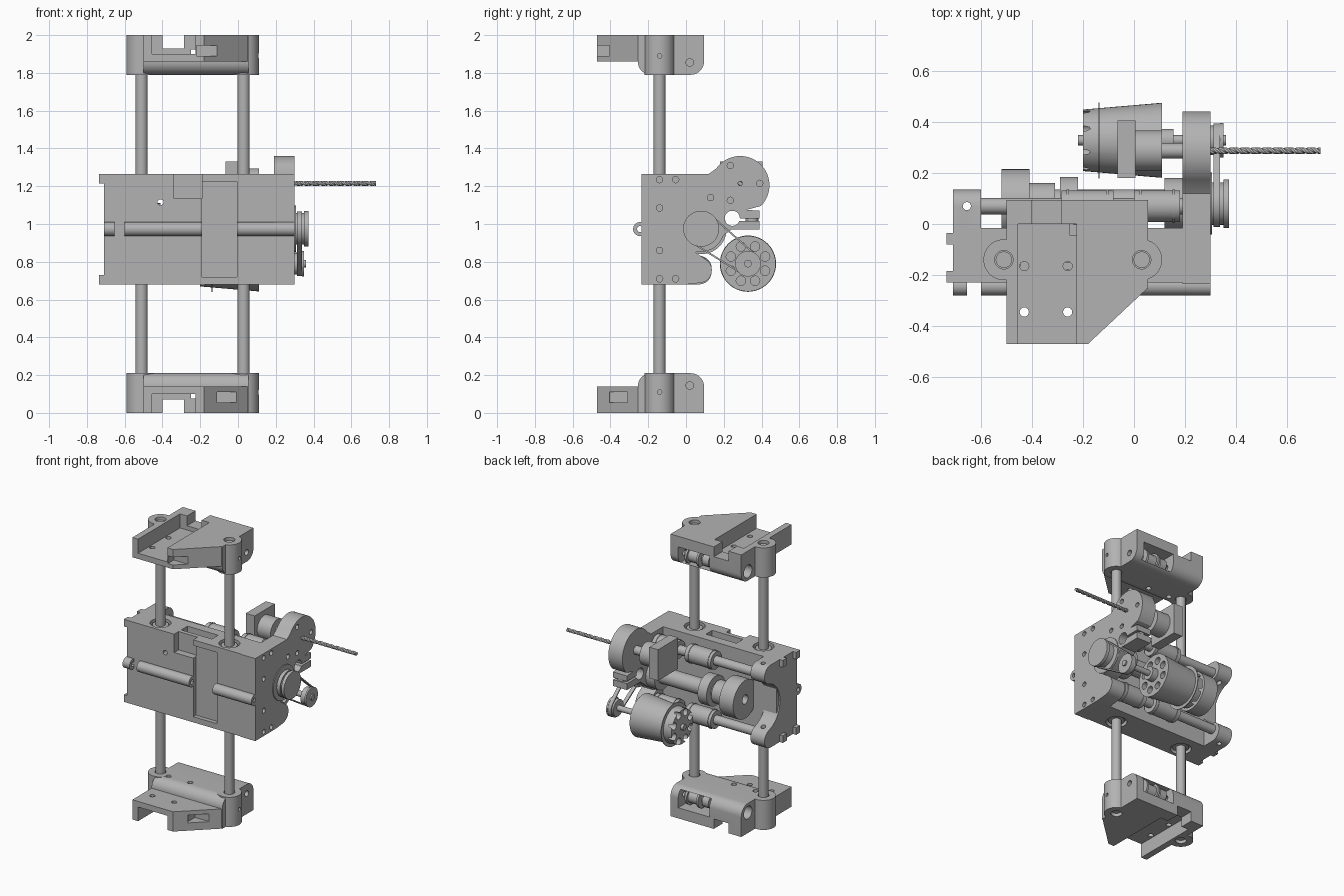
import bpy, bmesh, math
from math import sin, cos, pi, radians
from mathutils import Matrix, Vector

if "Cube" in bpy.data.objects:
    bpy.data.objects.remove(bpy.data.objects["Cube"])

grey = bpy.data.materials.new("machine grey")
grey.use_nodes = True
grey.diffuse_color = (0.45, 0.45, 0.45, 1)
grey.node_tree.nodes["Principled BSDF"].inputs["Base Color"].default_value = (0.45, 0.45, 0.45, 1)
parts = []


def finish(name, bm):
    bmesh.ops.recalc_face_normals(bm, faces=bm.faces)
    mesh = bpy.data.meshes.new(name)
    bm.to_mesh(mesh)
    bm.free()
    mesh.materials.append(grey)
    obj = bpy.data.objects.new(name, mesh)
    bpy.context.collection.objects.link(obj)
    parts.append(obj)
    return obj


def prism(name, outline, lo, hi, axis="x"):
    """Extrude an outline: (y, z) along x, or (x, y) along z."""
    bm = bmesh.new()
    place = (lambda a, b, t: (t, a, b)) if axis == "x" else (lambda a, b, t: (a, b, t))
    face = bm.faces.new([bm.verts.new(place(a, b, lo)) for a, b in outline])
    out = bmesh.ops.extrude_face_region(bm, geom=[face])
    verts = [v for v in out["geom"] if isinstance(v, bmesh.types.BMVert)]
    bmesh.ops.translate(bm, verts=verts, vec=place(0, 0, hi - lo))
    return finish(name, bm)


def arc(a, b, r, start, end, n=10):
    angles = [radians(start + (end - start) * i / n) for i in range(n + 1)]
    return [(a + r * cos(t), b + r * sin(t)) for t in angles]


def cyl(name, a, b, r, lo, hi, axis="x", n=40):
    return prism(name, arc(a, b, r, 0, 360, n)[:-1], lo, hi, axis)


def box(name, x, y, z):
    return prism(name, [(x[0], y[0]), (x[1], y[0]), (x[1], y[1]), (x[0], y[1])], *z, axis="z")


def combine(obj, others, operation="DIFFERENCE"):
    bpy.context.view_layer.objects.active = obj
    for other in others:
        mod = obj.modifiers.new("shape", "BOOLEAN")
        mod.operation, mod.object, mod.solver = operation, other, "EXACT"
        bpy.ops.object.modifier_apply(modifier=mod.name)
        parts.remove(other)
        bpy.data.objects.remove(other)
    return obj


ROD_X, ROD_Y = (-0.51, 0.03), -0.14
RAIL_Y, RAIL_Z = 0.07, (0.765, 1.185)
SPIN = (0.08, 0.975)
MOTOR = (0.328, 0.79)
DRILL = (0.287, 1.215)

# Upright rods
for x, side in zip(ROD_X, ("right", "left")):
    cyl(side + "_upright_rod", x, ROD_Y, 0.032, 0.02, 1.98, "z")


# End brackets, each with an idler pulley in a rear pocket
def bracket(end, window_x, window_y):
    profile = [(-0.255, 0), (0.095, 0)] + arc(0.025, 0.14, 0.07, 0, 90) + arc(-0.185, 0.14, 0.07, 90, 180)
    body = prism(end + "_bracket", profile, -0.5, 0.055)
    foot = prism("foot", [(-0.5, -0.47), (-0.18, -0.47), (0.055, -0.25), (0.055, 0), (-0.5, 0)], 0, 0.14, "z")
    lugs = [cyl("lug", x, ROD_Y, 0.08, 0, 0.21, "z") for x in ROD_X]
    combine(body, [foot] + lugs, "UNION")
    cuts = [
        box("channel", (-0.455, -0.225), (-0.5, 0), (-0.1, 0.1)),
        box("slot", (-0.4, -0.285), (-0.5, 0.2), (-0.1, 0.07)),
        box("window", window_x, window_y, (0.055, 0.11)),
        box("pocket", (-0.25, -0.005), (-0.045, 0.2), (0.075, 0.195)),
        cyl("bore", 0.02, 0.145, 0.02, -0.7, 0.2),
        cyl("wide_bore", 0.02, 0.145, 0.045, -0.7, -0.42),
    ]
    cuts += [cyl("rod_hole", x, ROD_Y, 0.036, -0.1, 0.3, "z") for x in ROD_X]
    cuts += [cyl("screw_hole", x, y, 0.018, -0.1, 0.3, "z", 16) for x in (-0.43, -0.26) for y in (-0.165, -0.345)]
    cuts.append(cyl("set_screw", ROD_Y, 0.11, 0.012, 0.08, 0.2, n=16))
    combine(body, cuts)
    made = [body]
    for lo, hi, r in ((-0.24, -0.015, 0.022), (-0.22, -0.17, 0.045), (-0.15, -0.135, 0.06),
                      (-0.135, -0.06, 0.045), (-0.06, -0.045, 0.06)):
        made.append(cyl(end + "_idler", 0.02, 0.145, r, lo, hi))
    if end == "top":
        for obj in made:
            obj.data.transform(Matrix.Translation((0, 0, 2)) @ Matrix.Scale(-1, 4, Vector((0, 0, 1))))
            obj.data.flip_normals()


bracket("bottom", (-0.12, 0.2), (-0.405, -0.31))
bracket("top", (-0.22, 0.2), (-0.5, -0.405))

# Carriage body with front channel, top notch and rod bushings
body = box("carriage_body", (-0.7, 0.25), (-0.23, -0.015), (0.68, 1.265))
cuts = [
    box("front_recess", (-0.19, -0.005), (-0.3, -0.2), (0.72, 1.225)),
    box("top_notch", (-0.34, -0.19), (-0.3, -0.18), (1.135, 1.4)),
    box("top_slot", (-0.34, -0.1), (-0.15, -0.08), (1.22, 1.4)),
    cyl("front_hole", -0.41, 1.115, 0.016, 0, 1, n=16),
]
cuts[-1].data.transform(Matrix(((0, 1, 0, 0), (1, 0, 0, -0.4), (0, 0, 1, 0), (0, 0, 0, 1))))
cuts[-1].data.flip_normals()
for x in ROD_X:
    for lo, hi in ((0.5, 0.71), (1.235, 1.4)):
        cuts.append(cyl("bushing_hole", x, ROD_Y, 0.068, lo, hi, "z"))
combine(body, cuts)
for x in ROD_X:
    cyl("rod_bushing", x, ROD_Y, 0.053, 0.69, 1.255, "z")

# Front guide tube, in three lengths
for lo, hi in ((-0.71, -0.655), (-0.6, -0.19), (-0.005, 0.3)):
    tube = cyl("front_tube", -0.243, 0.973, 0.037, lo, hi)
    combine(tube, [cyl("tube_bore", -0.243, 0.973, 0.016, lo - 0.1, hi + 0.1, n=20)])

# Right end plate with a concave rear edge
outline = [(-0.23, 0.68)] + arc(RAIL_Y, 0.745, 0.065, -90, 75) + arc(0.13, 0.973, 0.17, 250, 110, 16)
outline += arc(RAIL_Y, 1.2, 0.065, -75, 90) + [(-0.23, 1.265)]
plate = prism("right_end_plate", outline, -0.71, -0.6)
cuts = [cyl("screw", -0.655, RAIL_Y, 0.016, 0.5, 1.5, "z", 16)]
cuts += [box("slit", (-0.655, -0.59), (-0.08, -0.02), z) for z in ((0.6, 0.73), (1.215, 1.4))]
combine(plate, cuts)
for y in (-0.23, -0.08):
    for z in (0.68, 1.215):
        box("end_tab", (-0.735, -0.7), (y, y + 0.045), (z, z + 0.05))

# Left end plate with the drill lobe and clamp
outline = [(-0.235, 0.68), (0, 0.68)] + arc(RAIL_Y, 0.755, 0.067, -80, 60)
outline += [(0.05, 0.85), (0.1, 0.86), (0.2, 0.94), (0.24, 0.97), (0.39, 0.97), (0.39, 1.07), (0.32, 1.075)]
outline += arc(DRILL[0], 1.205, 0.155, -45, 145, 24) + [(0.12, 1.265), (-0.235, 1.265)]
plate = prism("left_end_plate", outline, 0.19, 0.3)
cuts = [cyl("clamp_hole", 0.245, 1.03, 0.04, 0, 0.5), box("clamp_slit", (0, 0.5), (0.25, 0.5), (1.015, 1.03))]
for y, z in ((-0.14, 1.235), (-0.14, 1.085), (-0.14, 0.86), (-0.14, 0.71), (-0.055, 1.235), (-0.055, 0.71),
             (0.13, 1.14), (0.235, 1.31), (0.235, 1.125), (0.39, 1.215)):
    cuts.append(cyl("screw_hole", y, z, 0.017, 0.27, 0.4, n=16))
combine(plate, cuts)
cyl("clamp_screw", 0.25, 0.35, 0.035, 0.975, 1.065, "z")

# Horizontal rails with bearings
for z in RAIL_Z:
    cyl("rail", RAIL_Y, z, 0.032, -0.62, 0.2)
    for lo, hi in ((-0.285, -0.08), (0.0, 0.18)):
        cyl("rail_bearing", RAIL_Y, z, 0.062, lo, hi)
        for x in (lo + 0.02, hi - 0.03):
            cyl("bearing_band", RAIL_Y, z, 0.066, x, x + 0.01)

# Spindle between the rails, with its outer pulley
for name, lo, hi, r in (("spindle_shaft", -0.4, 0.32, 0.055), ("spindle_collar", -0.41, -0.31, 0.08),
                        ("spindle_disc", -0.29, -0.22, 0.105), ("spindle_flange", 0.12, 0.19, 0.1),
                        ("spindle_cover", 0.29, 0.306, 0.122), ("spindle_pulley", 0.306, 0.36, 0.083),
                        ("pulley_rim", 0.35, 0.372, 0.095)):
    cyl(name, *SPIN, r, lo, hi, n=48)
knob = cyl("spindle_knob", *SPIN, 0.135, -0.52, -0.41, n=48)
combine(knob, [cyl("knob_hole", *SPIN, 0.032, -0.6, -0.45)])

# Drive motor: ventilated bell, tapered rear, shaft and pulley
bell = cyl("motor_bell", *MOTOR, 0.147, -0.2, 0.11, n=48)
for v in bell.data.vertices:
    if v.co.x < -0.19:
        v.co.y = MOTOR[0] + (v.co.y - MOTOR[0]) * 0.82
        v.co.z = MOTOR[1] + (v.co.z - MOTOR[1]) * 0.82
combine(bell, [cyl("vent", y, z, 0.025, -0.4, 0.4, n=20) for y, z in arc(*MOTOR, 0.098, 22.5, 337.5, 7)])
cyl("motor_band", *MOTOR, 0.149, -0.14, -0.135, n=48)
for name, lo, hi, r in (("motor_shaft", -0.22, 0.36, 0.02), ("motor_hub", 0.11, 0.155, 0.045),
                        ("motor_pulley", 0.3, 0.34, 0.058), ("motor_pulley_rim", 0.338, 0.35, 0.068)):
    cyl(name, *MOTOR, r, lo, hi)

# Belt around both pulleys


def loop(r1, r2):
    dy, dz = MOTOR[0] - SPIN[0], MOTOR[1] - SPIN[1]
    turn = math.degrees(math.atan2(dz, dy))
    a = math.degrees(math.acos((r1 - r2) / math.hypot(dy, dz)))
    return arc(*SPIN, r1, turn + a, turn + 360 - a, 24) + arc(*MOTOR, r2, turn - a, turn + a, 24)


belt = prism("drive_belt", loop(0.092, 0.066), 0.312, 0.338)
combine(belt, [prism("belt_gap", loop(0.083, 0.057), 0.2, 0.4)])

# Drill motor and back plate
box("drill_motor_plate", (-0.065, 0.005), (0.18, 0.405), (1.11, 1.33))
cyl("drill_motor", *DRILL, 0.08, 0.005, 0.11)
cyl("drill_chuck", *DRILL, 0.03, 0.11, 0.2)

# Twisted drill bit
bm = bmesh.new()
rings = []
for i in range(101):
    ring = []
    for k in range(8):
        t = k * pi / 4
        r = 0.0135 if k % 4 else 0.009
        ring.append(bm.verts.new((0.11 + 0.0062 * i, DRILL[0] + r * cos(t + i * 0.45), DRILL[1] + r * sin(t + i * 0.45))))
    rings.append(ring)
for a, b in zip(rings, rings[1:]):
    for k in range(8):
        bm.faces.new((a[k], a[(k + 1) % 8], b[(k + 1) % 8], b[k]))
bm.faces.new(rings[0])
bm.faces.new(rings[-1])
finish("drill_bit", bm)

# Smooth round surfaces, keep edges sharp
bpy.ops.object.select_all(action="DESELECT")
for obj in parts:
    obj.select_set(True)
bpy.context.view_layer.objects.active = parts[0]
bpy.ops.object.shade_smooth_by_angle(angle=radians(30))
